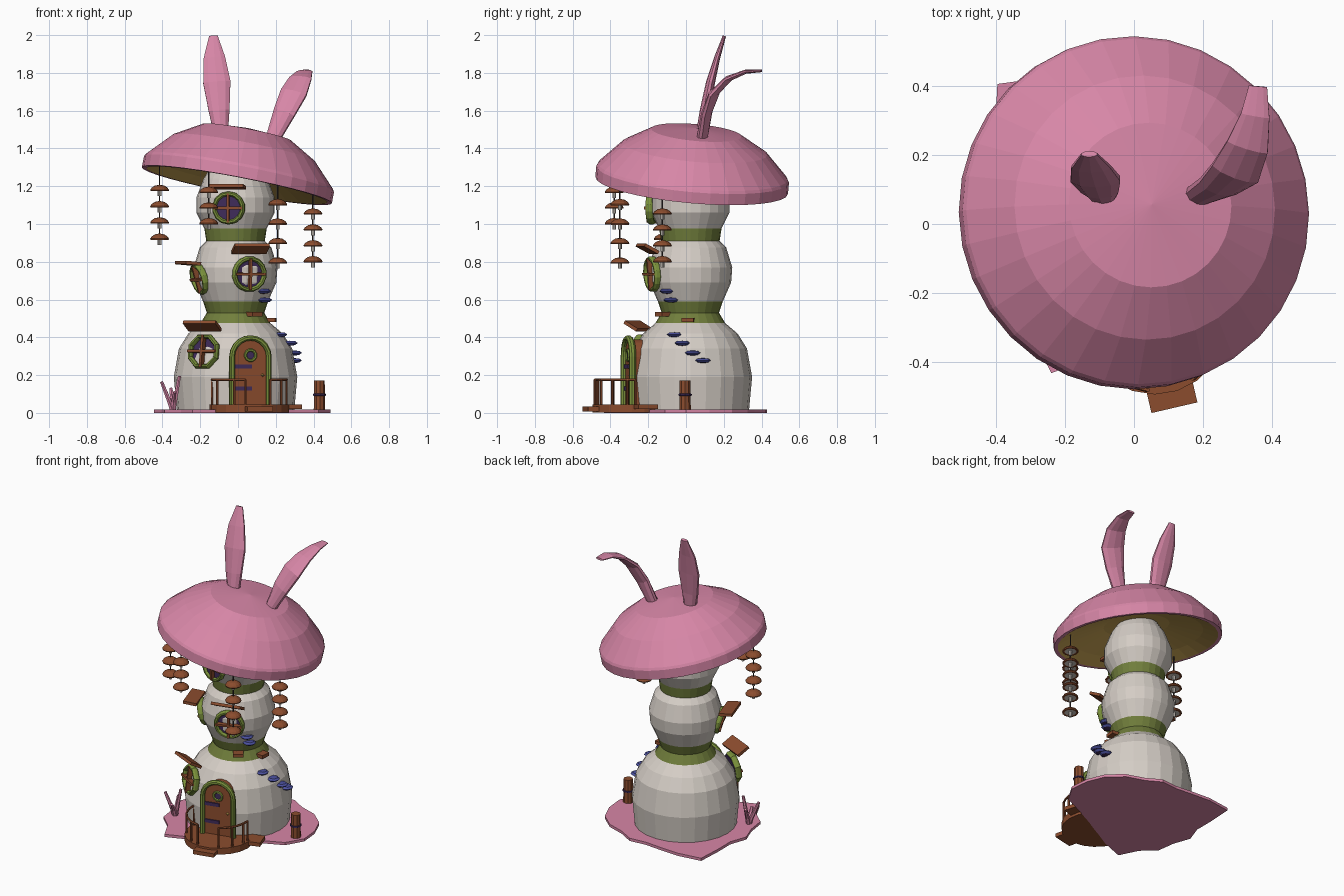
import bpy, bmesh, math
from math import sin, cos, pi, radians
from mathutils import Matrix, Vector

if "Cube" in bpy.data.objects:
    bpy.data.objects.remove(bpy.data.objects["Cube"])


def material(name, r, g, b):
    m = bpy.data.materials.new(name)
    m.use_nodes = True
    m.diffuse_color = (r, g, b, 1)
    m.node_tree.nodes["Principled BSDF"].inputs["Base Color"].default_value = (r, g, b, 1)
    return m


PINK = material("pink", .68, .24, .385)
CREAM = material("cream", .66, .61, .56)
OLIVE = material("olive", .165, .21, .045)
GREEN = material("leaf green", .20, .29, .045)
BROWN = material("wood brown", .26, .073, .027)
GOLD = material("gold underside", .6, .38, .09)
PURPLE = material("dark purple", .05, .025, .10)
BLUE = material("indigo", .07, .08, .34)
ROPE = material("dark rope", .04, .03, .03)
I = Matrix.Identity(4)


def finish(name, bm, mats, matrix=I):
    bmesh.ops.recalc_face_normals(bm, faces=bm.faces)
    me = bpy.data.meshes.new(name)
    bm.to_mesh(me)
    bm.free()
    for m in mats:
        me.materials.append(m)
    ob = bpy.data.objects.new(name, me)
    ob.matrix_world = matrix
    bpy.context.collection.objects.link(ob)
    return ob


def lathe(name, profile, n, mats, matrix=I, rule=lambda i: 0):
    """Turn (radius, height) points about z; rule picks a material per band."""
    bm = bmesh.new()
    rings = []
    for r, z in profile:
        if r == 0:
            rings.append([bm.verts.new((0, 0, z))] * n)
        else:
            rings.append([bm.verts.new((r * cos(2 * pi * k / n), r * sin(2 * pi * k / n), z)) for k in range(n)])
    for i in range(len(rings) - 1):
        a, b = rings[i], rings[i + 1]
        for k in range(n):
            j = (k + 1) % n
            corners = list(dict.fromkeys([a[k], a[j], b[j], b[k]]))
            bm.faces.new(corners).material_index = rule(i)
    return finish(name, bm, mats, matrix)


def sweep(name, points, sizes, side, n, mat, matrix=I, closed=False):
    """Tube along points with an elliptical section; the first size lies along side."""
    bm = bmesh.new()
    pts = [Vector(p) for p in points]
    if isinstance(sizes, tuple):
        sizes = [sizes] * len(pts)
    rings, last = [], len(pts) - 1
    for i, p in enumerate(pts):
        before = pts[i - 1] if closed or i else p
        after = pts[(i + 1) % len(pts)] if closed or i < last else p
        t = (after - before).normalized()
        u = Vector(side)
        u = (u - t * u.dot(t)).normalized()
        v = t.cross(u)
        a, b = sizes[i]
        rings.append([bm.verts.new(p + u * a * cos(2 * pi * (k + .5) / n) + v * b * sin(2 * pi * (k + .5) / n))
                      for k in range(n)])
    for i in range(len(pts) if closed else last):
        a, b = rings[i], rings[(i + 1) % len(pts)]
        for k in range(n):
            bm.faces.new((a[k], a[(k + 1) % n], b[(k + 1) % n], b[k]))
    if not closed:
        bm.faces.new(rings[0])
        bm.faces.new(rings[-1])
    return finish(name, bm, [mat], matrix)


def box(name, centre, size, mat, matrix=I):
    bm = bmesh.new()
    bmesh.ops.create_cube(bm, size=1, matrix=Matrix.Translation(centre) @ Matrix.Diagonal((*size, 1)))
    return finish(name, bm, [mat], matrix)


def prism(name, outline, axis, depth, mat, matrix=I):
    bm = bmesh.new()
    face = bm.faces.new([bm.verts.new(p) for p in outline])
    top = bmesh.ops.extrude_face_region(bm, geom=[face])["geom"]
    bmesh.ops.translate(bm, vec=Vector(axis) * depth, verts=[g for g in top if isinstance(g, bmesh.types.BMVert)])
    return finish(name, bm, [mat], matrix)


def facing(x, y, z, turn, tip=0):
    """Local -y points outward; turn swings it to +x, tip points it down."""
    return Matrix.Translation((x, y, z)) @ Matrix.Rotation(radians(turn), 4, 'Z') @ Matrix.Rotation(radians(tip), 4, 'X')


# Tower of three stacked bulbs with olive necks
tower = [(0, .006), (.31, .006), (.327, .19), (.3, .34), (.25, .42), (.185, .475), (.152, .53), (.172, .59),
         (.216, .69), (.222, .77), (.19, .875), (.155, .91), (.165, .975), (.207, 1.06), (.207, 1.14),
         (.17, 1.24), (.12, 1.32), (0, 1.36)]
lathe("tower", tower, 24, [CREAM, OLIVE], Matrix.Translation((-.013, .023, 0)), lambda i: int(i in (5, 6, 11)))

# Tilted mushroom roof
tilt = Vector((0, 0, 1)).rotation_difference(Vector((.19, .09, 1))).to_matrix().to_4x4()
roof = [(0, .31), (.24, .285), (.385, .2), (.504, .075), (.512, .06), (.512, 0), (.488, 0), (.4, .04), (.2, .1), (0, .12)]
lathe("roof", roof, 32, [PINK, GOLD], Matrix.Translation((-.006, .03, 1.205)) @ tilt, lambda i: int(i > 5))

# Ears
sweep("right_ear", [(-.088, .08, 1.45), (-.1, .1, 1.6), (-.112, .13, 1.75), (-.125, .165, 1.88), (-.13, .203, 1.995)],
      [(.035, .032), (.058, .027), (.076, .024), (.06, .016), (.024, .009)], (1, 0, 0), 10, PINK)
sweep("left_ear", [(.175, .08, 1.43), (.245, .11, 1.59), (.295, .15, 1.695), (.33, .225, 1.77), (.352, .315, 1.806), (.36, .4, 1.811)],
      [(.036, .03), (.062, .026), (.076, .022), (.064, .016), (.044, .011), (.028, .007)], (1, -.2, 0), 10, PINK)

# Ground slab with a wavy edge, cut back under the deck
reach = [.48, .485, .485, .46, .42, .435, .41, .435, .495, .575, .48, .43,
         .455, .43, .46, .44, .5, .39, .32, .29, .28, .295, .335, .43]
slab = [(.01 + r * cos(2 * pi * k / len(reach)), r * sin(2 * pi * k / len(reach)), 0) for k, r in enumerate(reach)]
prism("ground", slab, (0, 0, 1), .018, PINK)

# Deck, steps and railings
DX, DY = .06, -.285
lathe("deck", [(0, .003), (.21, .003), (.21, .045), (0, .045)], 20, [BROWN], Matrix.Translation((DX, DY, 0)))
box("front_step", (0, -.21, .02), (.137, .09, .025), BROWN, facing(DX, DY, 0, 13))
box("side_step", (0, -.22, .032), (.11, .11, .025), BROWN, facing(DX, DY, 0, 108))


def on_deck(deg, z):
    a = radians(deg)
    return (DX + .198 * sin(a), DY - .198 * cos(a), z)


for start, end in ((-95, -6), (34, 95)):
    arc = [start + (end - start) * k / 5 for k in range(6)]
    sweep("railing", [on_deck(a, .175) for a in arc], (.007, .007), (0, 0, 1), 6, BROWN)
    for a in arc[::2] + [end]:
        sweep("railing_post", [on_deck(a, .04), on_deck(a, .178)], (.007, .007), (1, 0, 0), 6, BROWN)


# Arched door with porch
def arch(w, y, base, spring):
    curve = [(w * cos(pi * k / 10), y, spring + w * sin(pi * k / 10)) for k in range(11)]
    return [(w, y, base)] + curve + [(-w, y, base)]


def ring(r, n, y=0):
    return [(r * cos(2 * pi * (k + .5) / n), y, r * sin(2 * pi * (k + .5) / n)) for k in range(n)]


door = facing(.065, -.302, 0, 13)
prism("door", arch(.092, 0, .04, .297), (0, 1, 0), .11, BROWN, door)
sweep("door_frame", arch(.1, -.003, .04, .297), (.019, .015), (0, 1, 0), 8, GREEN, door)
peephole = door @ Matrix.Translation((0, -.006, .305))
sweep("door_window_frame", ring(.028, 12), (.008, .008), (0, 1, 0), 6, GREEN, peephole, True)
prism("door_window_pane", ring(.026, 12), (0, 1, 0), .006, PURPLE, peephole)
for z in (.13, .245):
    box("door_hinge", (-.04, -.003, z), (.095, .008, .022), PURPLE, door)
lathe("door_knob", [(0, -.01), (.01, 0), (0, .01)], 6, [GOLD], door @ Matrix.Translation((.065, -.008, .2)))


# Round windows sunk into the bulging wall, each with an awning
def window(x, y, z, turn, tip, r, n, pane_y, rise, awning_turn, raise_by, out):
    m = facing(x, y, z, turn, tip)
    sweep("window_frame", ring(r, n), (.021, .013), (0, 1, 0), 8, GREEN, m, True)
    prism("window_pane", ring(r, n, pane_y), (0, 1, 0), .008, PURPLE, m)
    for size in ((2 * r, .03, .014), (.014, .03, 2 * r)):
        box("window_bar", (0, -.012, 0), size, BROWN, m)
    box("awning", (0, -out, 0), (.19, .085, .018), BROWN, facing(x, y, z + rise, awning_turn, -raise_by))


window(-.182, -.238, .325, -32, -8, .086, 8, .014, .125, -25, 30, .02)
window(.06, -.178, .735, 20, 4, .083, 16, 0, .12, 14, 28, .03)
window(-.05, -.182, 1.085, -10, 0, .076, 14, -.004, .105, -10, 8, .05)
window(-.203, -.065, .71, -67, 16, .074, 14, 0, .077, -72, 5, .065)

# Shelf fungus climbing the wall, then wooden steps
shelves = [(.135, -.1, .645), (.14, -.08, .598), (.22, -.06, .415), (.275, -.02, .37), (.297, .035, .318), (.297, .09, .278)]
for p in shelves:
    lathe("shelf_fungus", [(0, -.015), (.028, -.011), (.041, 0), (.028, .01), (0, .012)], 8, [BLUE, PURPLE],
          Matrix.Translation(p), lambda i: int(i < 1))
for x, y, z, turn in ((.085, -.12, .522, 35), (.17, .01, .492, 85)):
    box("wall_step", (0, 0, 0), (.065, .06, .022), BROWN, facing(x, y, z, turn))

# Hanging strings of little mushrooms with pale undersides
for x, y, top, count, gap in ((-.415, -.12, 1.19, 4, .086), (-.155, -.38, 1.18, 3, .083),
                              (.21, -.35, 1.115, 4, .103), (.397, -.125, 1.065, 4, .084)):
    low = top - gap * (count - 1)
    roof_z = 1.225 - .19 * x - .09 * (y - .03)
    sweep("string", [(x, y, low), (x, y, roof_z + .02)], (.004, .004), (1, 0, 0), 5, ROPE)
    for k in range(count):
        at = Matrix.Translation((x, y, top - gap * k))
        lathe("hanging_cap", [(0, .018), (.025, .013), (.042, .002), (.05, -.01), (.048, -.016), (.036, -.014), (0, -.01)],
              12, [BROWN, CREAM], at, lambda i: int(i == 5))
        lathe("hanging_stem", [(0, -.01), (.01, -.01), (.01, -.042), (0, -.042)], 8, [CREAM], at)

# Wooden post with a band
at = Matrix.Translation((.43, -.005, 0))
lathe("post", [(0, .01), (.031, .01), (.029, .172), (0, .172)], 9, [BROWN], at)
lathe("post_band", [(.031, .09), (.036, .092), (.036, .1), (.031, .102)], 9, [PURPLE], at)

# Branching pink plant
for dx, dy, dz in ((-.06, -.02, .165), (.035, .01, .195), (-.01, .05, .13), (.01, -.05, .11)):
    sweep("plant_stem", [(-.345, -.17, .01), (-.345 + dx * .3, -.17 + dy * .3, .06), (-.345 + dx, -.17 + dy, dz)],
          [(.016, .016), (.013, .013), (.009, .009)], (1, 0, 0), 6, PINK)
